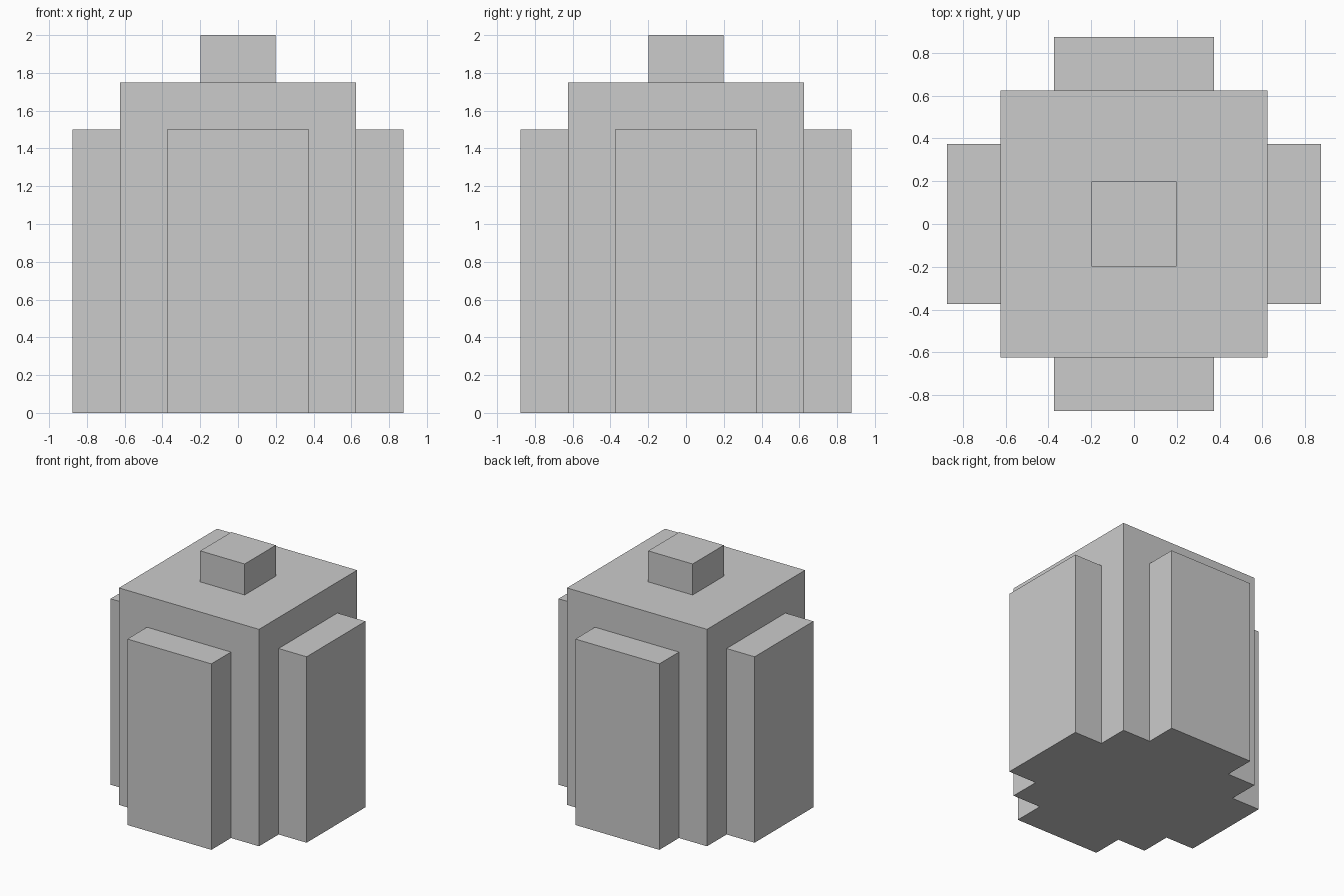
import bpy, bmesh
from mathutils import Matrix, Vector

if "Cube" in bpy.data.objects:
    bpy.data.objects.remove(bpy.data.objects["Cube"])

BODY, PANEL, STEP = 0.625, 0.375, 0.25   # half widths and projection
BODY_H, PANEL_H = 1.75, 1.5

bm = bmesh.new()

# Main body block
bmesh.ops.create_cube(bm, size=1, matrix=Matrix.Translation((0, 0, BODY_H / 2))
                      @ Matrix.Diagonal((BODY * 2, BODY * 2, BODY_H, 1)))

# Cut lines that mark out the panels
cuts = [((s * PANEL, 0, 0), (1, 0, 0)) for s in (-1, 1)]
cuts += [((0, s * PANEL, 0), (0, 1, 0)) for s in (-1, 1)]
cuts += [((0, 0, PANEL_H), (0, 0, 1))]
for co, no in cuts:
    bmesh.ops.bisect_plane(bm, geom=bm.verts[:] + bm.edges[:] + bm.faces[:],
                           plane_co=co, plane_no=no)


def face_at(point):
    bm.faces.ensure_lookup_table()
    return min(bm.faces, key=lambda f: (f.calc_center_median() - Vector(point)).length)


def pull_out(face, direction):
    d = Vector(direction)
    target = face.calc_center_median()
    new = bmesh.ops.extrude_discrete_faces(bm, faces=[face])["faces"]
    cap = min(new, key=lambda f: (f.calc_center_median() - target).length)
    bmesh.ops.translate(bm, verts=cap.verts[:], vec=d * STEP)


# Four side panels
for d in ((1, 0), (-1, 0), (0, 1), (0, -1)):
    pull_out(face_at((d[0] * BODY, d[1] * BODY, PANEL_H / 2)), (*d, 0))

# Small square knob on top
top = face_at((0, 0, BODY_H))
bmesh.ops.inset_individual(bm, faces=[top], thickness=0.25)
pull_out(face_at((0, 0, BODY_H)), (0, 0, 1))

# Tidy the flat surfaces
bmesh.ops.remove_doubles(bm, verts=bm.verts[:], dist=1e-5)
bmesh.ops.dissolve_limit(bm, angle_limit=0.01, verts=bm.verts[:], edges=bm.edges[:])
bmesh.ops.recalc_face_normals(bm, faces=bm.faces[:])

mesh = bpy.data.meshes.new("panelled_block")
bm.to_mesh(mesh)
bm.free()
bpy.context.collection.objects.link(bpy.data.objects.new("panelled_block", mesh))
